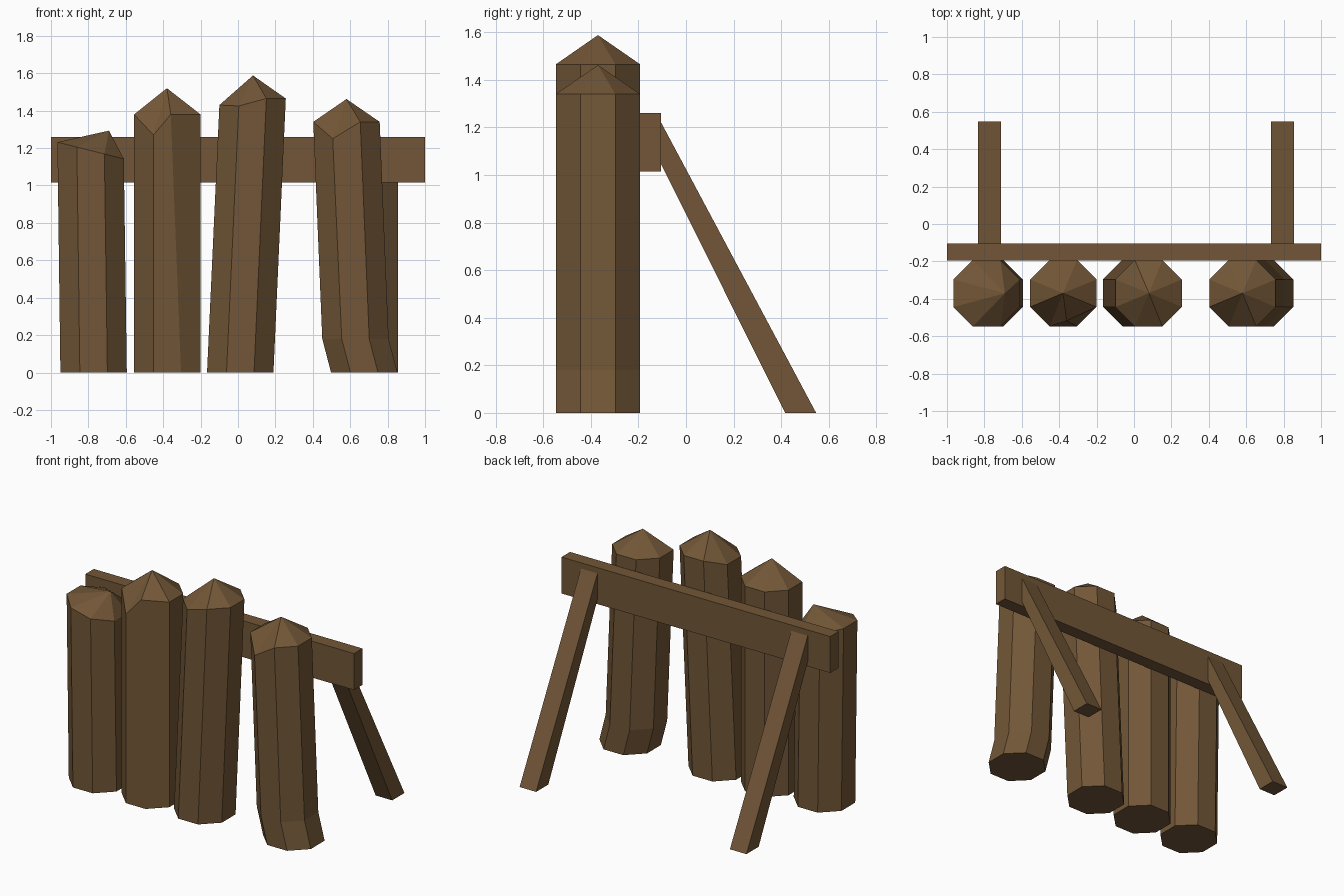
import bpy, bmesh, math

if "Cube" in bpy.data.objects:
    bpy.data.objects.remove(bpy.data.objects["Cube"])

wood = bpy.data.materials.new("brown wood")
wood.diffuse_color = (0.168, 0.094, 0.038, 1)
wood.use_nodes = True
wood.node_tree.nodes["Principled BSDF"].inputs["Base Color"].default_value = wood.diffuse_color


def finish(name, bm):
    bmesh.ops.recalc_face_normals(bm, faces=bm.faces[:])
    me = bpy.data.meshes.new(name)
    bm.to_mesh(me)
    bm.free()
    me.materials.append(wood)
    ob = bpy.data.objects.new(name, me)
    bpy.context.collection.objects.link(ob)
    return ob


LOG_Y, APOTHEM = -0.37, 0.1775
R = APOTHEM / math.cos(math.pi / 8)


def log(name, rings, apex, tilt=0.0, moved=None):
    """Octagonal stake: rings are (centre x, z), tilt slopes the rim,
    moved gives chipped rim corners as {index: (dx, dy, dz)}."""
    bm = bmesh.new()
    loops = []
    for k, (cx, z) in enumerate(rings):
        top = k == len(rings) - 1
        loop = []
        for i in range(8):
            a = math.radians(22.5 + 45 * i)
            x, y = R * math.cos(a), R * math.sin(a)
            dx, dy, dz = (moved or {}).get(i, (0, 0, 0)) if top else (0, 0, 0)
            slope = tilt * x if top else 0
            loop.append(bm.verts.new((cx + x + dx, LOG_Y + y + dy, z + slope + dz)))
        loops.append(loop)
    bm.faces.new(loops[0][::-1])
    tip = bm.verts.new((apex[0], LOG_Y, apex[1]))
    for i in range(8):
        j = (i + 1) % 8
        for lo, hi in zip(loops, loops[1:]):
            bm.faces.new((lo[i], lo[j], hi[j], hi[i]))
        bm.faces.new((loops[-1][i], loops[-1][j], tip))
    return finish(name, bm)


# Four pointed stakes; corner 5 is front left, corner 6 front right
log("stake_far_left", [(-0.772, 0), (-0.788, 1.187)], (-0.69, 1.293), tilt=-0.25)
log("stake_mid_left", [(-0.378, 0), (-0.378, 1.38)], (-0.38, 1.52),
    moved={5: (0, 0, -0.11), 6: (-0.055, 0.03, 0)})
log("stake_mid_right", [(0.012, 0), (0.078, 1.465)], (0.08, 1.588),
    moved={4: (0, 0, -0.035), 5: (0, 0, -0.04), 3: (0, 0, -0.035)})
log("stake_far_right", [(0.675, 0), (0.628, 0.18), (0.58, 1.34)], (0.58, 1.462),
    moved={5: (0, 0, -0.09)})


def extrude_x(name, profile, x0, x1):
    bm = bmesh.new()
    a = [bm.verts.new((x0, y, z)) for y, z in profile]
    b = [bm.verts.new((x1, y, z)) for y, z in profile]
    bm.faces.new(a)
    bm.faces.new(b[::-1])
    n = len(profile)
    for i in range(n):
        j = (i + 1) % n
        bm.faces.new((a[i], a[j], b[j], b[i]))
    return finish(name, bm)


# Cross beam behind the stakes
extrude_x("cross_beam", [(-0.195, 1.015), (-0.105, 1.015), (-0.105, 1.26), (-0.195, 1.26)], -1, 1)

# Slanted rear braces
brace = [(0.417, 0), (0.547, 0), (-0.107, 1.225), (-0.107, 1.05)]
extrude_x("left_brace", brace, -0.833, -0.71)
extrude_x("right_brace", brace, 0.733, 0.856)
